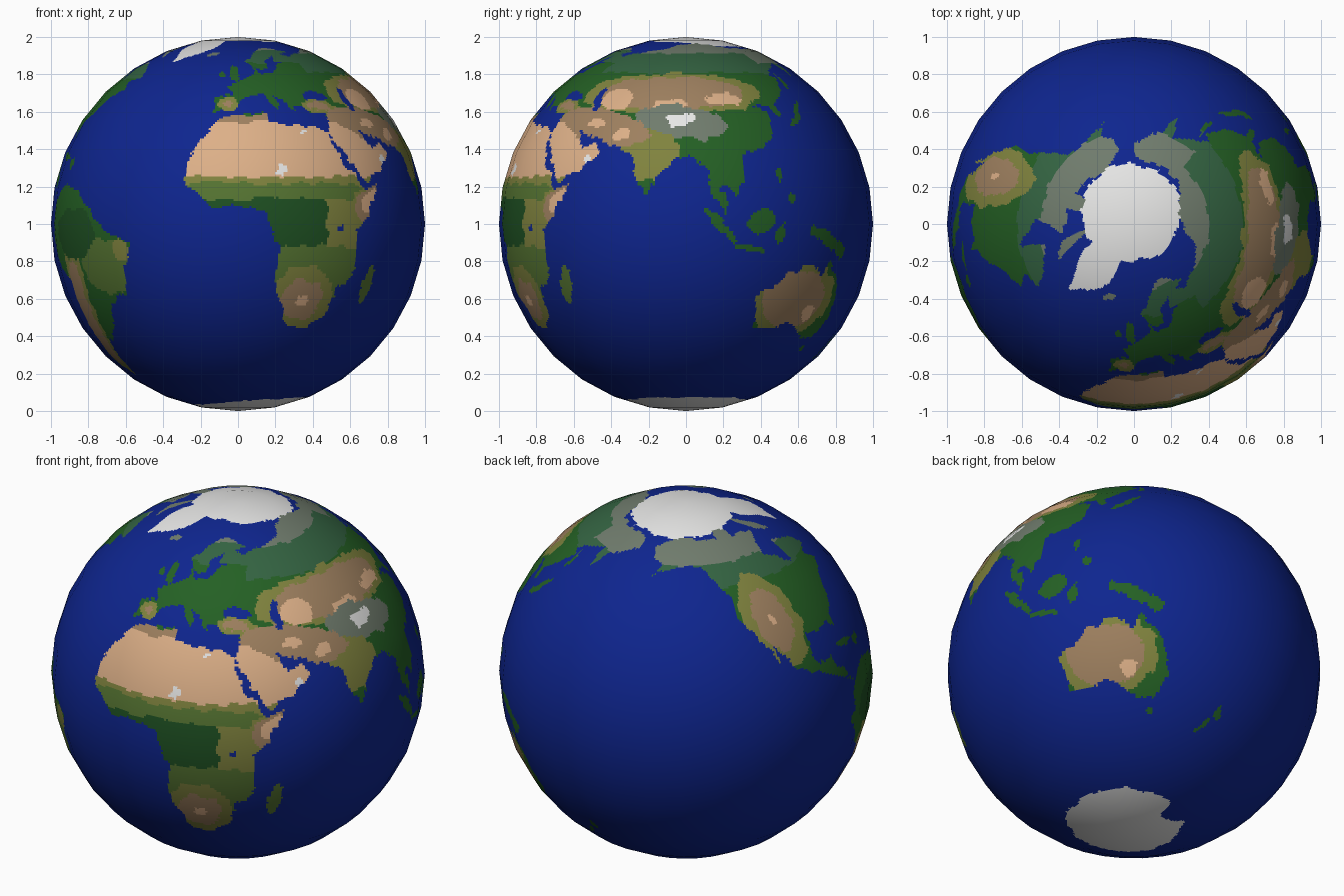
import bpy, math
from mathutils import Vector, noise

if "Cube" in bpy.data.objects:
    bpy.data.objects.remove(bpy.data.objects["Cube"])

SEG, RINGS, SUB = 32, 16, 16          # low-poly sphere, each facet finely cut for colour borders
W, H = SEG * SUB, RINGS * SUB
STEP = 360 / W
COLOURS = [("ocean", "0e258f"), ("ice", "ebebea"), ("sand", "ddb088"), ("dry_brown", "9e805f"),
           ("olive", "80833e"), ("savanna", "567532"), ("forest", "246024"), ("jungle", "1e5022"),
           ("taiga", "346442"), ("tundra", "707c6d")]
OCEAN, ICE, SAND, BROWN, OLIVE, SAVANNA, FOREST, JUNGLE, TAIGA, TUNDRA = range(10)
grid = [[OCEAN] * W for _ in range(H)]


def paint(colour, p, land_only=True):
    """Fill an outline of (lon, lat) points on the grid, row by row."""
    for i in range(H):
        lat = 90 - (i + 0.5) * STEP
        xs = sorted(a[0] + (lat - a[1]) * (b[0] - a[0]) / (b[1] - a[1])
                    for a, b in zip(p, p[1:] + p[:1]) if (a[1] > lat) != (b[1] > lat))
        for x0, x1 in zip(xs[::2], xs[1::2]):
            j0 = max(0, math.ceil((x0 + 180) / STEP - 0.5))
            j1 = min(W - 1, math.floor((x1 + 180) / STEP - 0.5))
            for j in range(j0, j1 + 1):
                if not land_only or grid[i][j] != OCEAN:
                    grid[i][j] = colour


def land(*pts):
    paint(FOREST, list(zip(pts[::2], pts[1::2])), False)


def spot(colour, x, y, rx, ry, tilt=0, land_only=True):
    """Tilted ellipse."""
    c, s = math.cos(math.radians(tilt)), math.sin(math.radians(tilt))
    ring = [(rx * math.cos(k * math.tau / 16), ry * math.sin(k * math.tau / 16)) for k in range(16)]
    paint(colour, [(x + u * c - v * s, y + u * s + v * c) for u, v in ring], land_only)


def island(*e):
    spot(FOREST, *e, land_only=False)


def dry(x, y, rx, ry, tilt=0, brown=0.7, sand=0):
    """Nested olive, brown and sand zones."""
    for colour, k in ((OLIVE, 1), (BROWN, brown), (SAND, sand)):
        if k:
            spot(colour, x, y, rx * k, ry * k, tilt)


# Continents: Africa, Eurasia, Scandinavia, Arabia
land(-6,35.5, 10,37, 11,33.5, 20,31.5, 33,31, 37,20, 43,11.5, 51,12, 40,-3, 40.5,-15, 35,-20, 32.5,-28,
     26,-34, 18.5,-34, 12,-17, 13,-8, 9,0, 9,4.5, 4,6, -8,4.5, -17,14, -16,22, -10,31)
land(-9,37, -9,43, -1.5,43.5, -4,48.3, 8,54, 9,57.5, 11,54, 20,54.5, 24,59.5, 30,60, 38,64, 68,69, 80,73,
     104,77, 130,71.5, 160,70, 180,68.5, 180,65, 163,59, 157,51, 156,60, 137,54, 141,52, 138,46, 128,40,
     129,36, 126.5,35, 125,39.5, 118,39, 122,37, 122,30, 117,24, 108,21.5, 109,12, 105,9, 101,13,
     103.5,1.5, 98,9, 97,16.5, 91,22.5, 86,20, 80,14, 77.5,8, 73,17, 72.5,21, 67,24.5, 57,27, 48,30.5,
     36,36.5, 28,37, 27,40.5, 23.5,40, 23,37, 19.5,41.5, 13,45.5, 18,40.2, 16,38, 10,44, 3,43, 0,39, -2,37)
land(30,60, 22,60.5, 25,65, 17,61, 16,57, 13,55.5, 8,58, 5,61, 14,68, 26,71, 41,67, 33,66.5, 38,64)
land(36,37, 34,30, 39,21, 44,13, 52,16, 59.5,22.5, 56,25.5, 52,24, 48,30.5)
# Continents: the Americas, Australia
land(-168,66, -157,71, -128,70, -95,69, -82,68, -87,64.5, -94,59, -80,52, -77,61.5, -66,58.5, -56,52,
     -66,50, -62,46, -70,43, -75.5,36, -81,31, -80.5,25.5, -84,30, -96,29, -97.5,22, -94,18.3, -88,21,
     -88,16, -83.5,14.5, -83,10, -78,8, -94,16, -105.5,20.5, -113,31, -110,23, -117,32.5, -124,41,
     -124,48, -135,58, -146,60.5, -164,55, -158,59, -165,62)
land(-78,8, -72,12, -62,10.5, -50,2, -44,-2.7, -35,-6, -39,-13, -40,-21, -48,-26, -54,-34, -62,-39,
     -66,-46, -68,-54, -75,-50, -73,-38, -70,-19, -76,-14, -81,-5, -80,1)
land(114,-23, 115.5,-34, 124,-33.5, 131,-31.5, 139,-36.5, 147,-38.5, 153,-29, 149.5,-21, 142.5,-11,
     139,-17.5, 135,-12, 130,-13, 122,-18)
# Islands
for e in ((-2.3,54,2,4.2,15), (-8,53.3,1.8,1.7), (-18.5,65,4.5,1.3), (47,-19,2,6.7,-15), (137,36.5,7,1.3,45),
          (143,50,1,4), (121.5,16,1,2.5), (125,8,1.6,1.6), (114,1,4.6,3.6,40), (101,-0.5,7.5,1.6,-45),
          (110,-7.4,4.5,0.9,-8), (121,-2.5,1.4,3), (141,-5,10.5,2.4,-24), (146.5,-42,1.6,1.3),
          (176,-38.5,1.4,2.6,20), (170.3,-43.8,1.2,4,-45), (-79.5,21.7,5,0.8,-15), (-71,18.8,2.5,0.9),
          (-74,68.5,10,2.5,-30), (-110,71,7,2)):
    island(*e)
# Inland seas
for e in ((34.5,43.3,6,2), (51,42,2.3,5,10), (33,-1,1.3,1.4)):
    spot(OCEAN, *e)


def belt(lat, lon):
    """Climate belts by latitude."""
    cold, cool = (60, 51) if lon < -12 or lon > 140 else (68, 60) if lon < 40 else (66, 54)
    if lat > cool:
        return TUNDRA if lat > cold else TAIGA
    if -20 < lon < 60 and lat < 36:              # Africa and Arabia
        for limit, colour in ((33, BROWN), (15, SAND), (12.5, OLIVE), (8, SAVANNA),
                              (-7, JUNGLE if lon < 29 else OLIVE)):
            if lat > limit:
                return colour
        return SAVANNA
    return FOREST


for i in range(H):
    for j in range(W):
        if grid[i][j] != OCEAN:
            grid[i][j] = belt(90 - (i + 0.5) * STEP, (j + 0.5) * STEP - 180)

# Dry zones: southern and eastern Africa, steppes, India, western America, Andes, Australia
dry(22, -24, 12, 11, 0, 0.6, 0.2)
dry(46, 7, 9, 6, 30, 0.8, 0.5)
dry(-4, 40, 4.5, 3, 0, 0.5)
dry(35, 39, 9, 2.6, 0, 0.6)
dry(78, 22, 10, 9, 0, 0)
dry(83, 45, 42, 9, 0, 0.8)
spot(BROWN, 57, 32, 21, 6, -12)
dry(-109, 38, 12, 17, 20, 0.65, 0.1)
spot(SAVANNA, -47, -13, 12, 9)
dry(-39.5, -8, 3, 3.5, 0, 0)
dry(-68, -30, 7, 27, -8, 0.7)
spot(JUNGLE, -63, -3, 12, 8)
dry(130, -24, 18, 13, 0, 0.76)
for e in ((60,42,7,4), (55,33,4,1.8), (67,29,3,2), (83,40,7,1.9), (105,42,8,2.3), (138,-28,2.8,3)):
    spot(SAND, *e)
# High plateau and pale patches
spot(TUNDRA, 88, 33.5, 18, 5.5, -8)
for e in ((88.5,34,6,2.4), (13.9,17,2.6,1.2), (24.5,29.3,1.3,0.8), (55.5,20.5,1.2,1.6)):
    spot(ICE, *e)
# Ice: northern island, polar cap, southern continent
paint(ICE, [(-70, 77), (-54, 69), (-45, 60), (-23, 70), (-18, 80)], False)
for j in range(W):
    t = (j + 0.5) * math.tau / W - math.pi
    north = 74.8 + 3.6 * math.cos(t) + 1.2 * math.sin(t)
    south = -72 + 4.5 * math.cos(t - 1.66)
    for i in range(H):
        lat = 90 - (i + 0.5) * STEP
        if lat > north or lat < south:
            grid[i][j] = ICE
spot(OCEAN, -168, -74, 22, 4)


def along(k, point):
    """Straight-line position between the coarse sphere's corners."""
    a, t = divmod(k, SUB)
    return [u + (v - u) * t / SUB for u, v in zip(point(a), point(a + 1))]


# Globe: 32 x 16 facets, finely divided
circle = [along(j, lambda a: (-math.sin(a * math.tau / SEG), math.cos(a * math.tau / SEG))) for j in range(W)]
profile = [along(i, lambda b: (math.sin(b * math.pi / RINGS), math.cos(b * math.pi / RINGS))) for i in range(H + 1)]
verts = [(0, 0, 2), (0, 0, 0)]
verts += [(r * x, r * y, z + 1) for r, z in profile[1:-1] for x, y in circle]


def vid(i, j):
    return 0 if i == 0 else 1 if i == H else 2 + (i - 1) * W + j % W


faces, mats = [], []
for i in range(H):
    for j in range(W):
        f = [vid(i, j), vid(i + 1, j), vid(i + 1, j + 1), vid(i, j + 1)]
        faces.append(list(dict.fromkeys(f)))
        # Ragged coastlines: look the colour up slightly off its place
        n = noise.noise_vector(Vector(verts[f[1]]) * 14) * 2.2
        mats.append(grid[min(H - 1, max(0, i + round(n.x)))][(j + round(n.y)) % W])
mesh = bpy.data.meshes.new("globe")
mesh.from_pydata(verts, [], faces)
for name, code in COLOURS:
    m = bpy.data.materials.new(name)
    m.diffuse_color = [((c / 255 + 0.055) / 1.055) ** 2.4 for c in bytes.fromhex(code)] + [1]
    m.use_nodes = True
    m.node_tree.nodes["Principled BSDF"].inputs["Base Color"].default_value = m.diffuse_color
    mesh.materials.append(m)
mesh.polygons.foreach_set("material_index", mats)
mesh.shade_smooth()
mesh.normals_split_custom_set_from_vertices([(Vector(v) - Vector((0, 0, 1))).normalized() for v in verts])
mesh.update()
bpy.context.collection.objects.link(bpy.data.objects.new("globe", mesh))
